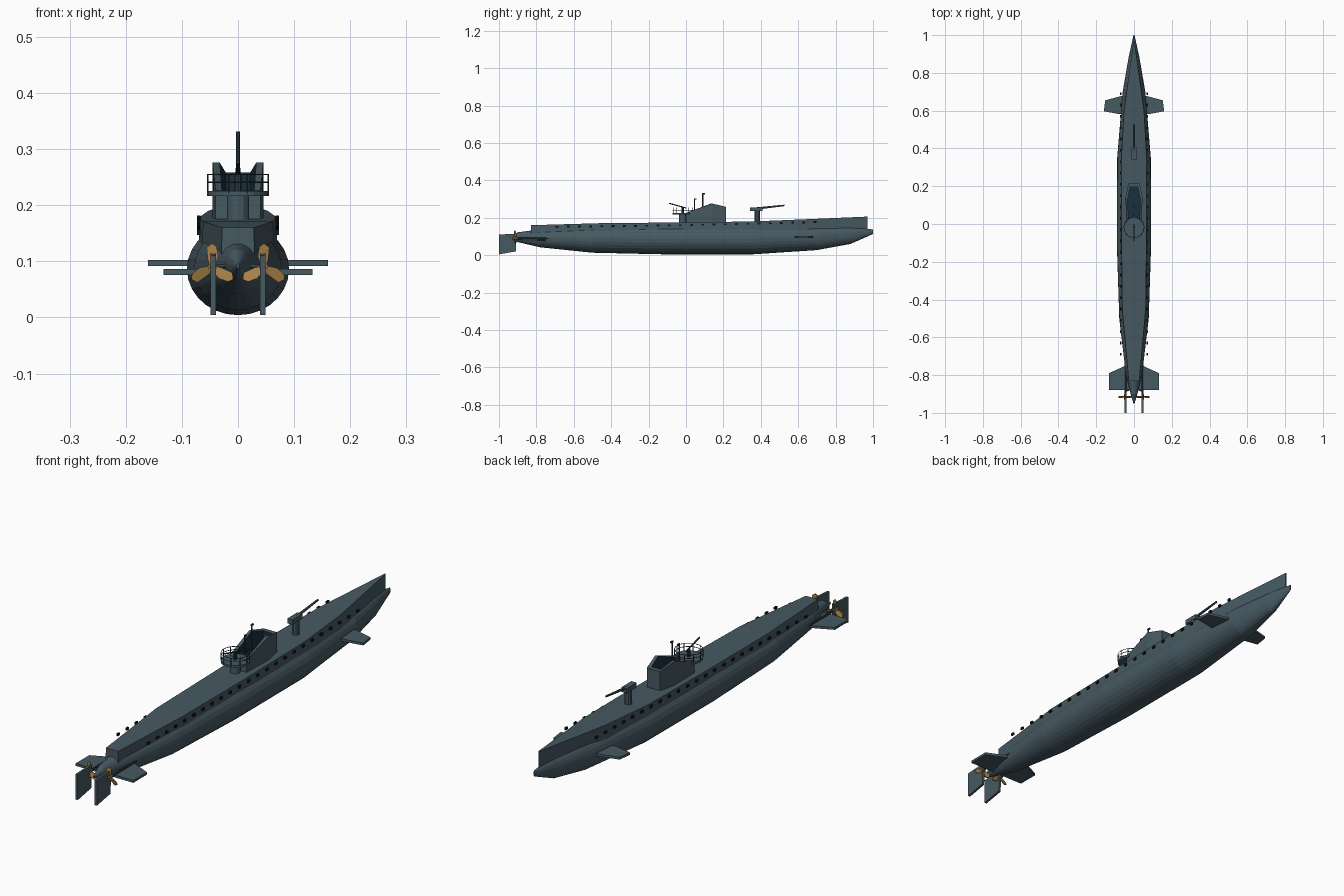
import bpy, bmesh, math
from mathutils import Vector

if "Cube" in bpy.data.objects:
    bpy.data.objects.remove(bpy.data.objects["Cube"])


def material(name, rgb):
    m = bpy.data.materials.new(name)
    m.use_nodes = True
    m.diffuse_color = (*rgb, 1)
    m.node_tree.nodes["Principled BSDF"].inputs["Base Color"].default_value = (*rgb, 1)
    return m


SLATE = material("slate grey", (0.062, 0.1, 0.122))
DARK = material("dark steel", (0.03, 0.045, 0.052))
BLACK = material("black opening", (0.007, 0.009, 0.012))
NAVY = material("dark navy", (0.01, 0.03, 0.05))
BRASS = material("brass", (0.4, 0.22, 0.065))


def finish(name, bm, *mats):
    bmesh.ops.recalc_face_normals(bm, faces=bm.faces)
    me = bpy.data.meshes.new(name)
    bm.to_mesh(me)
    bm.free()
    for m in mats:
        me.materials.append(m)
    ob = bpy.data.objects.new(name, me)
    bpy.context.collection.objects.link(ob)
    return ob


def loft(name, rings, mat):
    """Skin a list of equal-length rings and cap both ends."""
    bm = bmesh.new()
    loops = [[bm.verts.new(p) for p in r] for r in rings]
    n = len(loops[0])
    for a, b in zip(loops, loops[1:]):
        for i in range(n):
            bm.faces.new((a[i], a[(i + 1) % n], b[(i + 1) % n], b[i]))
    bm.faces.new(loops[0])
    bm.faces.new(loops[-1])
    return finish(name, bm, mat)


def box(name, centre, size, mat):
    bm = bmesh.new()
    bmesh.ops.create_cube(bm, size=1)
    for v in bm.verts:
        v.co = Vector(c + s * k for c, s, k in zip(centre, size, v.co))
    return finish(name, bm, mat)


def rod(name, a, b, r, mat, sides=8, r2=None):
    a, b = Vector(a), Vector(b)
    bm = bmesh.new()
    bmesh.ops.create_cone(bm, cap_ends=True, segments=sides, radius1=r,
                          radius2=r if r2 is None else r2, depth=(b - a).length)
    q = (b - a).to_track_quat('Z', 'Y')
    for v in bm.verts:
        v.co = q @ v.co + (a + b) / 2
    return finish(name, bm, mat)


def ring_rail(name, centre, radius, r, mat):
    bpy.ops.mesh.primitive_torus_add(location=centre, major_radius=radius, minor_radius=r,
                                     major_segments=24, minor_segments=6)
    ob = bpy.context.object
    ob.name = name
    ob.data.materials.append(mat)


# Pressure hull: y, half width, bottom, top
hull = [(-0.95, .003, .088, .096), (-0.9, .018, .07, .122), (-0.78, .045, .042, .138),
        (-0.5, .078, .013, .16), (-0.1, .091, .004, .168), (0.35, .089, .004, .168),
        (0.7, .06, .027, .162), (0.88, .029, .06, .152), (1.0, .003, .113, .137)]
SIDES = 28
loft("hull", [[(w * math.cos(t), y, (lo + hi) / 2 + (hi - lo) / 2 * math.sin(t))
               for t in (2 * math.pi * i / SIDES for i in range(SIDES))]
              for y, w, lo, hi in hull], SLATE)

# Deck casing: y, half width, top height
deck = [(-0.83, .028, .16), (-0.45, .062, .171), (0, .067, .175),
        (0.35, .067, .18), (0.6, .053, .19), (0.97, .002, .206)]
loft("deck_casing", [[(-w * 1.08, y, .1), (w * 1.08, y, .1), (w, y, z), (-w, y, z)]
                     for y, w, z in deck], SLATE)

# Drain openings along the casing
for i in range(24):
    y = -0.69 + i * 0.06
    for s in (-1, 1):
        box("drain_opening", (s * .07, y, .16 + .012 * y + .012 * max(0, y)),
            (.007, .014, .01), BLACK)

# Conning tower: open shell with sloping rim (half width, y, rim height)
half = [(.04, .0, .226), (.045, .14, .276), (.03, .215, .258)]
plan = half + [(-x, y, z) for x, y, z in reversed(half)]
bm = bmesh.new()
low = [bm.verts.new((x, y, .165)) for x, y, z in plan]
top = [bm.verts.new((x, y, z)) for x, y, z in plan]
rim = [bm.verts.new((x * .72, .11 + (y - .11) * .82, z)) for x, y, z in plan]
floor = [bm.verts.new((x * .72, .11 + (y - .11) * .82, .2)) for x, y, z in plan]
for a, b, inside in ((low, top, 0), (top, rim, 0), (rim, floor, 1)):
    for i in range(6):
        j = (i + 1) % 6
        bm.faces.new((a[i], a[j], b[j], b[i])).material_index = inside
bm.faces.new(floor).material_index = 1
bm.faces.new(low)
finish("conning_tower", bm, SLATE, NAVY)

# Gun platform with railing
PY = -.018
rod("platform_column", (0, PY, .165), (0, PY, .218), .02, SLATE, 12)
rod("platform", (0, PY, .216), (0, PY, .225), .055, SLATE, 24)
for z in (.241, .255):
    ring_rail("platform_rail", (0, PY, z), .054, .0012, DARK)
for i in range(10):
    t = 2 * math.pi * i / 10
    x, y = .054 * math.cos(t), PY + .054 * math.sin(t)
    rod("rail_post", (x, y, .222), (x, y, .255), .0014, DARK, 6)
rod("light_gun_mount", (0, PY, .222), (0, PY, .256), .006, DARK)
rod("light_gun_barrel", (0, .0, .252), (0, -.09, .277), .003, DARK)

# Periscopes with bent heads
for y, z in ((.045, .303), (.09, .331)):
    rod("periscope_mast", (0, y, .2), (0, y, z), .0032, DARK)
    box("periscope_head", (0, y + .004, z - .003), (.006, .013, .006), DARK)

# Deck gun
rod("deck_gun_pedestal", (0, .38, .175), (0, .38, .24), .015, SLATE, 10)
box("deck_gun_breech", (0, .375, .246), (.024, .066, .02), SLATE)
rod("deck_gun_barrel", (0, .38, .25), (0, .527, .266), .006, SLATE, 8, .004)

# Mirrored fins, rudders, shafts and propellers
bow_fin = [(.04, .58), (.08, .582), (.16, .597), (.152, .655), (.065, .678), (.04, .678)]
stern_fin = [(.015, -.88), (.133, -.88), (.133, -.79), (.045, -.75), (.015, -.75)]
rudder = [(-1, .004), (-1, .11), (-.905, .115), (-.91, .02)]
blade = [(-.004, 0), (-.011, .02), (-.008, .037), (0, .043), (.01, .036), (.008, .015), (.004, 0)]
for s, side in ((1, "left"), (-1, "right")):
    for name, shape, z in (("bow_plane", bow_fin, .097), ("stern_plane", stern_fin, .081)):
        loft(f"{side}_{name}", [[(s * x, y, z + h) for x, y in shape]
                                for h in (-.005, .005)], SLATE)
    loft(f"{side}_rudder", [[(s * .044 + h, y, z) for y, z in rudder]
                            for h in (-.005, .005)], SLATE)
    px, pz = s * .046, .089
    rod(f"{side}_shaft", (px, -.93, pz), (px, -.72, pz), .005, DARK)
    rod(f"{side}_shaft_strut", (px, -.885, pz), (0, -.87, .095), .004, SLATE)
    rod(f"{side}_propeller_hub", (px, -.928, pz), (px, -.9, pz), .008, BRASS, 10)
    for k in range(3):
        c, d = math.cos(k * math.tau / 3), math.sin(k * math.tau / 3)
        loft(f"{side}_propeller_blade",
             [[(px + s * (u * c - v * d), -.915 + u * .3 + h, pz + u * d + v * c)
               for u, v in blade] for h in (-.0025, .0025)], BRASS)
